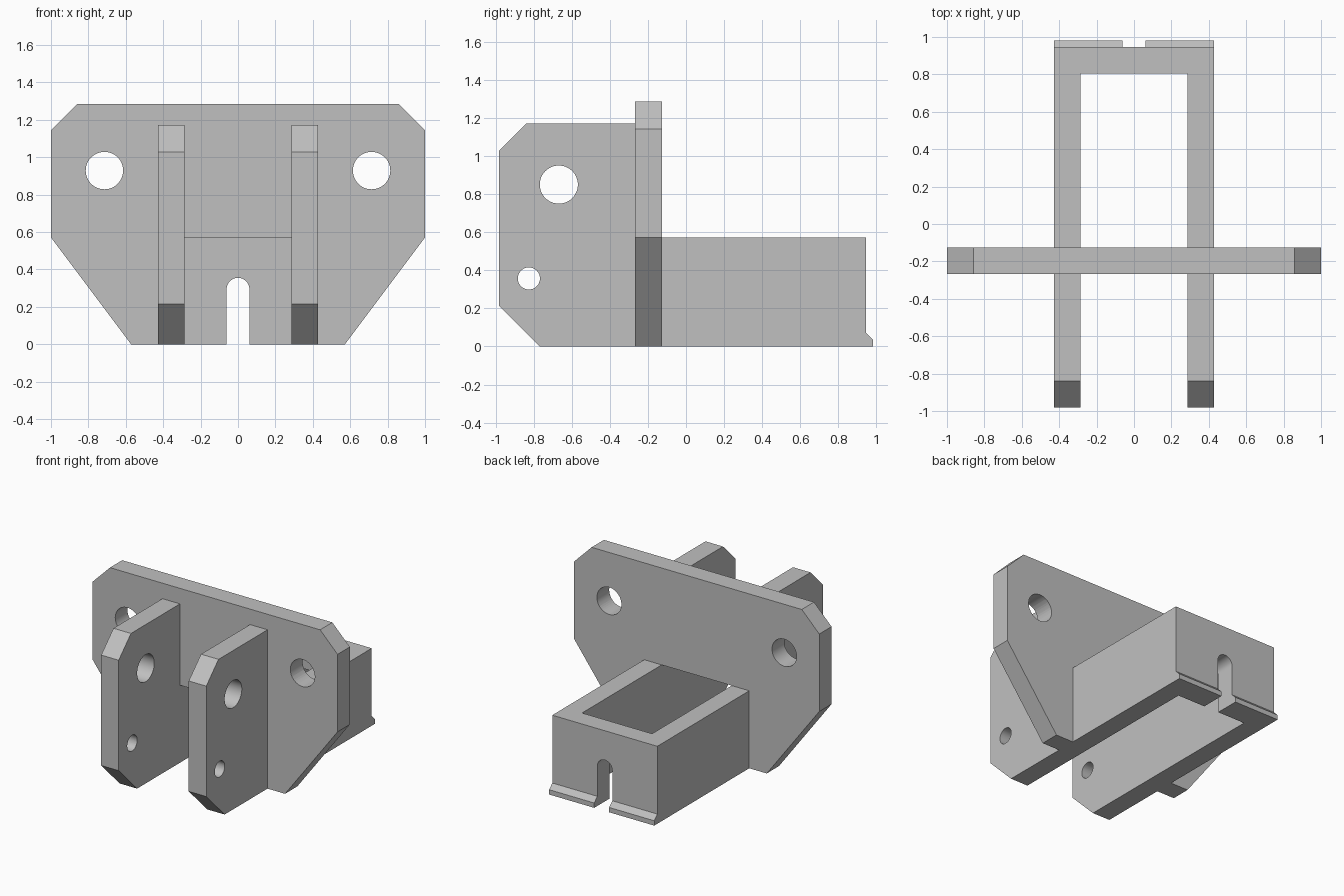
import bpy, bmesh, math

cube = bpy.data.objects.get("Cube")
if cube:
    bpy.data.objects.remove(cube, do_unlink=True)

grey = bpy.data.materials.new("plain grey")
grey.use_nodes = True
COLOUR = (0.53, 0.53, 0.53, 1)
grey.diffuse_color = COLOUR
grey.node_tree.nodes["Principled BSDF"].inputs["Base Color"].default_value = COLOUR


def prism(name, profile, axis, lo, hi):
    """Extrude a flat profile from lo to hi along an axis."""
    place = {"x": lambda a, b: (lo, a, b),
             "y": lambda a, b: (a, lo, b),
             "z": lambda a, b: (a, b, lo)}[axis]
    bm = bmesh.new()
    face = bm.faces.new([bm.verts.new(place(a, b)) for a, b in profile])
    new = bmesh.ops.extrude_face_region(bm, geom=[face])["geom"]
    shift = [(hi - lo) * (axis == k) for k in "xyz"]
    bmesh.ops.translate(bm, vec=shift,
                        verts=[g for g in new if isinstance(g, bmesh.types.BMVert)])
    bmesh.ops.recalc_face_normals(bm, faces=bm.faces)
    mesh = bpy.data.meshes.new(name)
    bm.to_mesh(mesh)
    bm.free()
    mesh.materials.append(grey)
    obj = bpy.data.objects.new(name, mesh)
    bpy.context.collection.objects.link(obj)
    return obj


def arc(a, b, r, sweep=2 * math.pi, steps=48):
    count = steps if sweep >= 2 * math.pi else steps + 1
    return [(a + r * math.cos(sweep * i / steps), b + r * math.sin(sweep * i / steps))
            for i in range(count)]


def cut(obj, profile, axis, lo, hi):
    """Cut a prism out of a part and tidy up the cutter."""
    cutter = prism("cutter", profile, axis, lo, hi)
    cutter.hide_render = True
    mod = obj.modifiers.new("cut", "BOOLEAN")
    mod.operation, mod.solver, mod.object = "DIFFERENCE", "EXACT", cutter
    bpy.ops.object.select_all(action="DESELECT")
    bpy.context.view_layer.objects.active = obj
    obj.select_set(True)
    bpy.ops.object.modifier_apply(modifier=mod.name)
    bpy.data.objects.remove(cutter, do_unlink=True)
    bpy.ops.object.shade_smooth_by_angle(angle=math.radians(25))


# Main dimensions: U is the wall thickness
U = 1 / 7
FRONT, BACK = -0.982, 0.982
PLATE_F = FRONT + 5 * U
PLATE_B = PLATE_F + U
BOX_B = BACK - U / 4
IN, OUT, BOX_TOP = 2 * U, 3 * U, 4 * U
SLOT = 0.061

# Cross plate with chamfered corners and an opening between the arms
half = [(IN, BOX_TOP), (IN, 0), (4 * U, 0), (1, 4 * U), (1, 8 * U), (6 * U, 9 * U)]
plate = prism("cross_plate", half + [(-x, z) for x, z in reversed(half)],
              "y", PLATE_F, PLATE_B)
for s in (-1, 1):
    cut(plate, arc(s * 5 * U, 6.5 * U, 0.1), "y", PLATE_F - U, PLATE_B + U)

# Rear open frame with a round-topped slot in its back wall
u_shape = [(-OUT, PLATE_B), (-OUT, BOX_B), (OUT, BOX_B), (OUT, PLATE_B),
           (IN, PLATE_B), (IN, BOX_B - U), (-IN, BOX_B - U), (-IN, PLATE_B)]
frame = prism("rear_frame", u_shape, "z", 0, BOX_TOP)
slot = arc(0, 0.355 - SLOT, SLOT, math.pi, 24) + [(-SLOT, -U), (SLOT, -U)]
cut(frame, slot, "y", BOX_B - 2 * U, BOX_B + U)

# Arms with chamfers and two pin holes, and the rear lip halves
arm_side = [(PLATE_F, 0), (FRONT + 1.5 * U, 0), (FRONT, 1.5 * U),
            (FRONT, 7.2 * U), (FRONT + U, 8.2 * U), (PLATE_F, 8.2 * U)]
lip_side = [(BOX_B, 0), (BACK, 0), (BACK, U / 4), (BOX_B, U / 2)]
for side, s in (("left", 1), ("right", -1)):
    lo, hi = sorted((s * IN, s * OUT))
    arm = prism(side + "_arm", arm_side, "x", lo, hi)
    cut(arm, arc(FRONT + 2.2 * U, 0.85, 0.1), "x", lo - U, hi + U)
    cut(arm, arc(FRONT + 1.1 * U, 2.5 * U, 0.058), "x", lo - U, hi + U)
    lo, hi = sorted((s * SLOT, s * OUT))
    prism(side + "_rear_lip", lip_side, "x", lo, hi)
